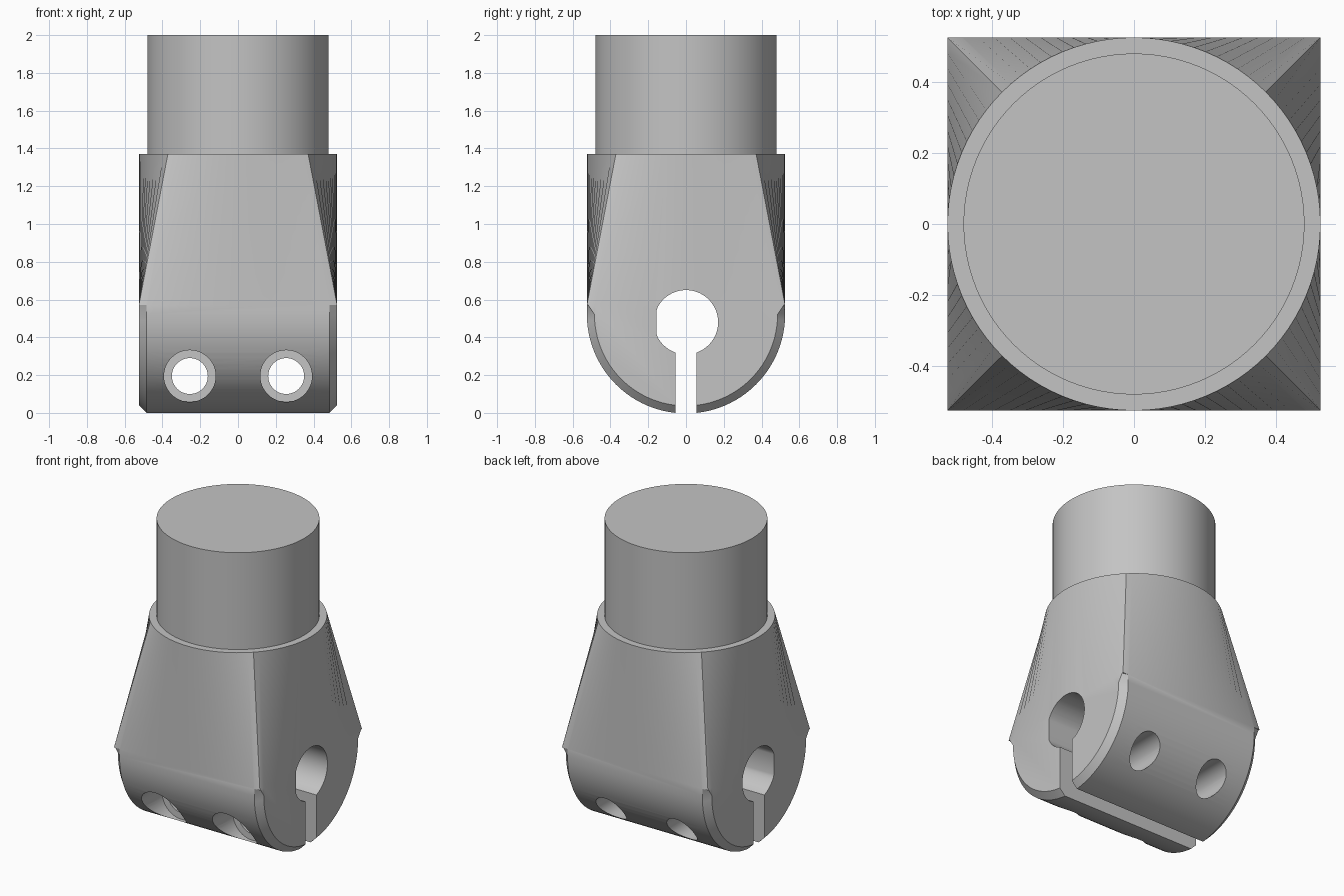
import bpy
import bmesh
import math

cube = bpy.data.objects.get("Cube")
if cube:
    bpy.data.objects.remove(cube, do_unlink=True)

R = 0.525          # half width of the clamp and collar radius
AXIS = 0.522       # height of the rounded end's axis
SEAM = 0.57        # where the clamp end meets the tapered neck
COLLAR = 1.37      # top of the neck
CHAMFER = 0.04

metal = bpy.data.materials.new("plain grey metal")
metal.use_nodes = True
grey = (0.55, 0.55, 0.55, 1)
metal.diffuse_color = grey
metal.node_tree.nodes["Principled BSDF"].inputs["Base Color"].default_value = grey


def loft(name, rings):
    """Closed solid through rings that share a point count."""
    bm = bmesh.new()
    loops = [[bm.verts.new(p) for p in ring] for ring in rings]
    n = len(loops[0])
    for a, b in zip(loops, loops[1:]):
        for i in range(n):
            j = (i + 1) % n
            bm.faces.new((a[i], a[j], b[j], b[i]))
    bm.faces.new(loops[0])
    bm.faces.new(loops[-1])
    bmesh.ops.recalc_face_normals(bm, faces=bm.faces)
    mesh = bpy.data.meshes.new(name)
    bm.to_mesh(mesh)
    bm.free()
    mesh.materials.append(metal)
    obj = bpy.data.objects.new(name, mesh)
    bpy.context.collection.objects.link(obj)
    return obj


def combine(target, other, operation):
    """Apply a boolean and discard the helper."""
    other.hide_render = True
    bpy.context.view_layer.objects.active = target
    mod = target.modifiers.new("boolean", 'BOOLEAN')
    mod.operation = operation
    mod.solver = 'EXACT'
    mod.object = other
    bpy.ops.object.modifier_apply(modifier=mod.name)
    bpy.data.objects.remove(other, do_unlink=True)


def circle(r, z, n=96):
    return [(r * math.cos(math.tau * i / n), r * math.sin(math.tau * i / n), z)
            for i in range(n)]


def square(h, z, n=96):
    """Square outline with points spaced evenly, matching circle()."""
    pts = []
    for i in range(n):
        side, off = divmod(i + n // 8, n // 4)
        t = h * (8 * off / n - 1)
        x, y = [(h, t), (-t, h), (-h, -t), (t, -h)][side % 4]
        pts.append((x, y, z))
    return pts


def rod_y(name, x, z, r, y0, y1, n=48):
    """Cylinder running front to back."""
    return loft(name, [[(x + px, y, z + py) for px, py, _ in circle(r, 0, n)]
                       for y in (y0, y1)])


# Clamp end: rounded block with chamfered rims
def end_profile(x, r, top_y):
    arc = [math.pi + math.pi * i / 48 for i in range(49)]
    pts = [(x, r * math.cos(a), AXIS + r * math.sin(a)) for a in arc]
    return [(x, -top_y, SEAM)] + pts + [(x, top_y, SEAM)]


inner = R - CHAMFER
clamp_end = loft("clamp_end", [end_profile(-R, inner, R - 0.008),
                               end_profile(-inner, R, R),
                               end_profile(inner, R, R),
                               end_profile(R, inner, R - 0.008)])

# Neck: square blending into the round collar
body = loft("clamp_body", [square(R, SEAM), circle(R, COLLAR)])
combine(body, clamp_end, 'UNION')

# Bore with one flat side
bore = [(max(y, -0.155), 0.48 + z) for y, z, _ in circle(0.17, 0, 64)]
flat = [p for p in bore if p[0] <= -0.155]
ends = (max(flat, key=lambda p: p[1]), min(flat, key=lambda p: p[1]))
bore = [p for p in bore if p not in flat or p in ends]
combine(body, loft("bore_cutter", [[(x, y, z) for y, z in bore] for x in (-1, 1)]),
        'DIFFERENCE')

# Clamping slot
slot = [(-0.055, -0.1), (0.055, -0.1), (0.055, 0.4), (-0.055, 0.4)]
combine(body, loft("slot_cutter", [[(x, y, z) for y, z in slot] for x in (-1, 1)]),
        'DIFFERENCE')

# Bolt holes, counterbored at the front
for x in (-0.255, 0.255):
    combine(body, rod_y("bolt_cutter", x, 0.195, 0.095, -1, 1), 'DIFFERENCE')
    combine(body, rod_y("counterbore_cutter", x, 0.195, 0.137, -1, -0.22), 'DIFFERENCE')

# Shaft
shaft = loft("shaft", [circle(0.48, COLLAR - 0.05), circle(0.48, 2)])

for obj in (body, shaft):
    bpy.ops.object.select_all(action='DESELECT')
    obj.select_set(True)
    bpy.context.view_layer.objects.active = obj
    bpy.ops.object.shade_smooth_by_angle(angle=math.radians(25))
